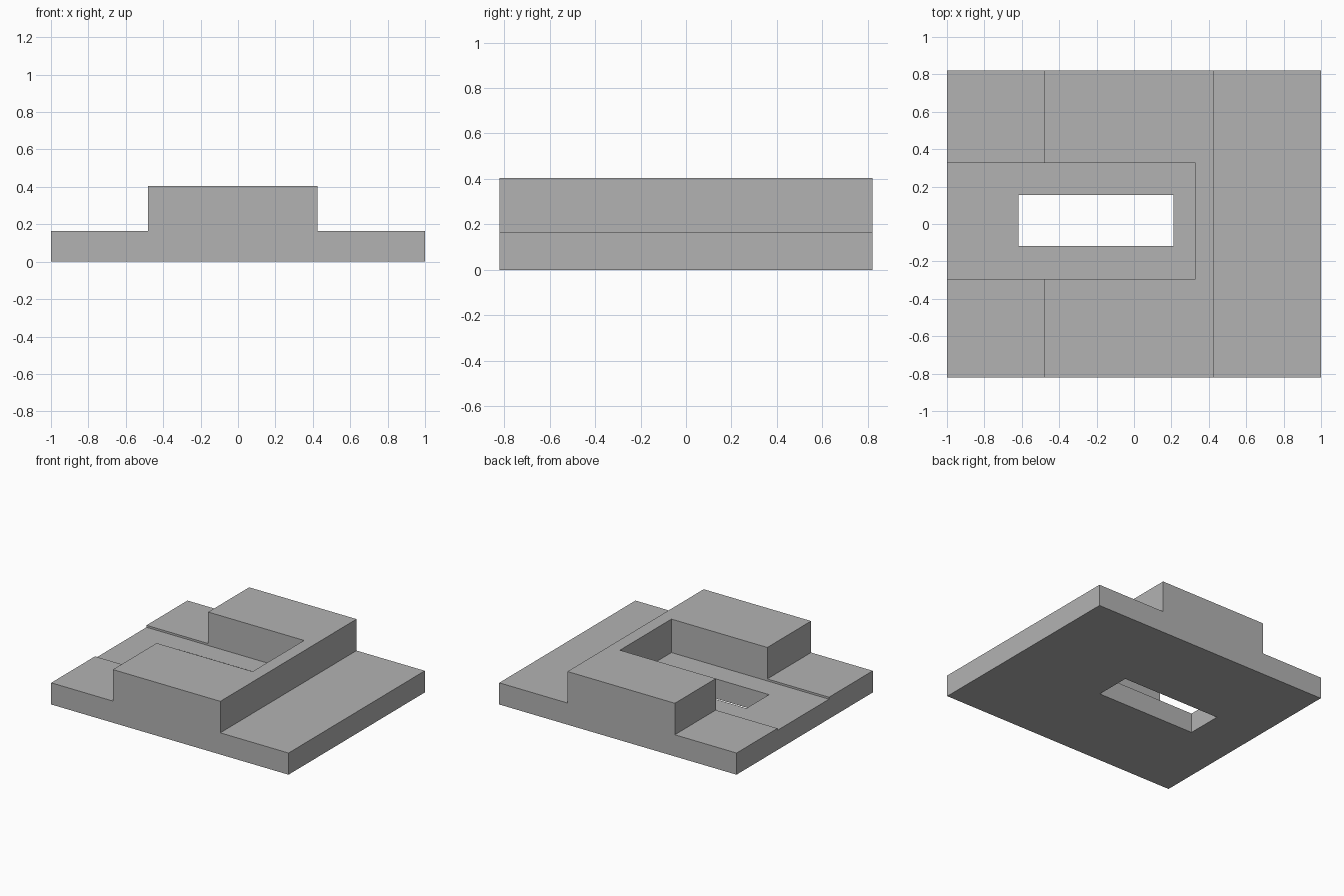
import bpy
import bmesh
from mathutils import Vector

cube = bpy.data.objects.get("Cube")
if cube:
    bpy.data.objects.remove(cube, do_unlink=True)

# Single plain grey finish
grey = bpy.data.materials.new("plain_grey")
grey.use_nodes = True
colour = (0.45, 0.45, 0.45, 1)
grey.diffuse_color = colour
grey.node_tree.nodes["Principled BSDF"].inputs["Base Color"].default_value = colour


def prism(name, profile, y0, y1):
    """Extrude an x-z outline along y."""
    bm = bmesh.new()
    face = bm.faces.new([bm.verts.new((x, y0, z)) for x, z in profile])
    out = bmesh.ops.extrude_face_region(bm, geom=[face])
    verts = [v for v in out["geom"] if isinstance(v, bmesh.types.BMVert)]
    bmesh.ops.translate(bm, vec=Vector((0, y1 - y0, 0)), verts=verts)
    bmesh.ops.recalc_face_normals(bm, faces=bm.faces)
    mesh = bpy.data.meshes.new(name)
    bm.to_mesh(mesh)
    bm.free()
    mesh.materials.append(grey)
    obj = bpy.data.objects.new(name, mesh)
    bpy.context.collection.objects.link(obj)
    return obj


def box(name, x0, x1, y0, y1, z0, z1):
    return prism(name, [(x0, z0), (x1, z0), (x1, z1), (x0, z1)], y0, y1)


def cut(target, cutter):
    """Subtract the cutter, then discard it."""
    cutter.hide_render = True
    mod = target.modifiers.new("cut", "BOOLEAN")
    mod.operation = "DIFFERENCE"
    mod.solver = "EXACT"
    mod.object = cutter
    bpy.context.view_layer.objects.active = target
    bpy.ops.object.modifier_apply(modifier=mod.name)
    bpy.data.objects.remove(cutter, do_unlink=True)


# Stepped block: low ledges on both sides of a raised middle
ledge, top = 0.165, 0.405
steps = [(-1, 0), (1, 0), (1, ledge), (0.425, ledge), (0.425, top),
         (-0.48, top), (-0.48, ledge), (-1, ledge)]
block = prism("stepped_block", steps, -0.82, 0.82)

# Channel open on one side, sunk slightly below the ledge
cut(block, box("channel_cutter", -1.2, 0.328, -0.293, 0.327, 0.15, 0.6))

# Rectangular slot right through the channel floor
cut(block, box("slot_cutter", -0.618, 0.21, -0.117, 0.156, -0.2, 0.6))
